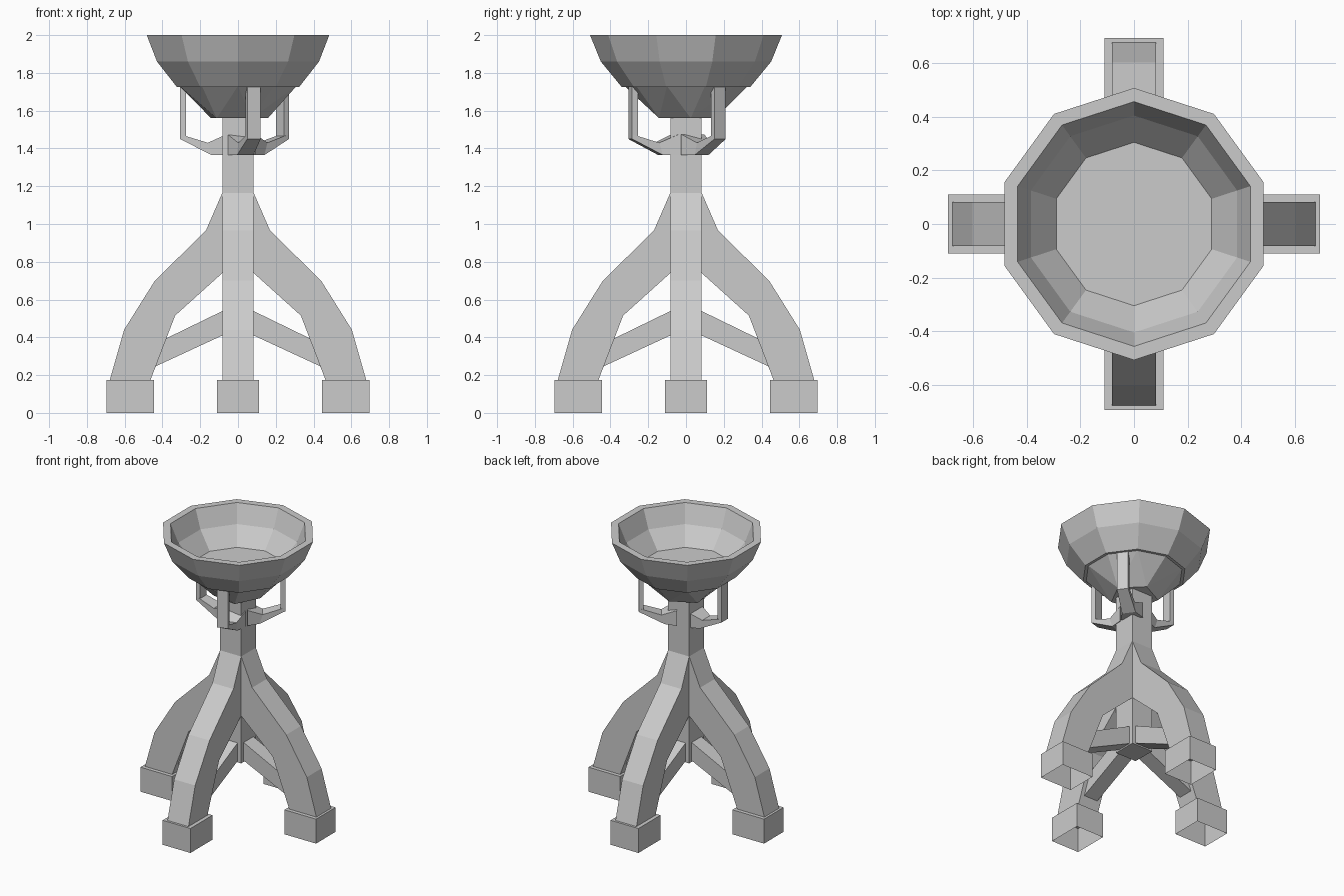
import bpy, bmesh, math
from mathutils import Matrix, Vector

cube = bpy.data.objects.get("Cube")
if cube:
    bpy.data.objects.remove(cube, do_unlink=True)

stone = bpy.data.materials.new("plain_grey")
stone.use_nodes = True
GREY = (0.6, 0.6, 0.6, 1)
stone.diffuse_color = GREY
stone.node_tree.nodes["Principled BSDF"].inputs["Base Color"].default_value = GREY


def finish(name, bm, angle=0):
    """Store a bmesh as an object turned about the vertical axis."""
    bmesh.ops.recalc_face_normals(bm, faces=bm.faces)
    bm.transform(Matrix.Rotation(math.radians(angle), 4, "Z"))
    mesh = bpy.data.meshes.new(name)
    bm.to_mesh(mesh)
    bm.free()
    mesh.materials.append(stone)
    obj = bpy.data.objects.new(name, mesh)
    bpy.context.collection.objects.link(obj)
    return obj


def box(name, x, y, z, angle=0, open_bottom=False):
    """Box from (min, max) ranges."""
    bm = bmesh.new()
    bmesh.ops.create_cube(bm, size=1)
    for v in bm.verts:
        v.co = [r[0] if c < 0 else r[1] for c, r in zip(v.co, (x, y, z))]
    if open_bottom:
        base = [f for f in bm.faces if f.calc_center_median().z < z[0] + 0.001]
        bmesh.ops.delete(bm, geom=base, context="FACES_ONLY")
    return finish(name, bm, angle)


def beam(name, outer, inner, widths, angle):
    """Solid strip between an outer and an inner XZ path of equal length."""
    bm = bmesh.new()
    rings = []
    for (ox, oz), (ix, iz), w in zip(outer, inner, widths):
        rings.append([bm.verts.new(p) for p in
                      ((ox, -w, oz), (ox, w, oz), (ix, w, iz), (ix, -w, iz))])
    for a, b in zip(rings, rings[1:]):
        for i in range(4):
            j = (i + 1) % 4
            bm.faces.new((a[i], a[j], b[j], b[i]))
    bm.faces.new(rings[0])
    bm.faces.new(rings[-1])
    return finish(name, bm, angle)


def circle(radius, z, count, start):
    return [Vector((radius * math.cos(a), radius * math.sin(a), z)) for a in
            (math.radians(start) + math.tau * i / count for i in range(count))]


# Square central column
W = 0.083
box("column", (-W, W), (-W, W), (0.4, 1.58))

# Four arched legs with hollow feet and diagonal braces
leg_outer = [(0.083, 1.165), (0.17, 0.965), (0.44, 0.70), (0.603, 0.44), (0.68, 0.17)]
leg_inner = [(0.0, 0.83), (0.083, 0.74), (0.333, 0.515), (0.375, 0.405), (0.465, 0.17)]
for i, side in enumerate(("left", "back", "right", "front")):
    turn = 90 * i
    beam(side + "_leg", leg_outer, leg_inner, [W] * 5, turn)
    box(side + "_foot", (0.445, 0.695), (-0.11, 0.11), (0, 0.175), turn, True)
    beam(side + "_brace", [(0.05, 0.555), (0.42, 0.375)],
         [(0.05, 0.425), (0.45, 0.24)], [0.055] * 2, turn)

# Three brackets carrying the bowl
for side, turn in (("front", -74), ("left", 36), ("right", 180)):
    box(side + "_bracket_post", (0.275, 0.307), (-0.037, 0.037), (1.46, 1.735), turn)
    beam(side + "_bracket_arm", [(0.307, 1.475), (0.16, 1.43), (0.06, 1.475)],
         [(0.307, 1.45), (0.14, 1.365), (0.06, 1.365)], [0.037, 0.045, 0.075], turn)

# Faceted bowl: outer wall, rim, inner wall and floor
bm = bmesh.new()
profile = [(0.34, 1.725), (0.451, 1.86), (0.508, 2.0),
           (0.457, 2.0), (0.405, 1.87), (0.305, 1.75)]
rings = [[bm.verts.new(p) for p in circle(r, z, 10, 18)] for r, z in profile]
for a, b in zip(rings, rings[1:]):
    for i in range(10):
        j = (i + 1) % 10
        bm.faces.new((a[i], a[j], b[j], b[i]))
bm.faces.new(rings[0])
bm.faces.new(rings[-1])
finish("bowl", bm)

# Coarse tapered base under the bowl
bm = bmesh.new()
for p in circle(0.325, 1.73, 10, 18) + circle(0.16, 1.56, 5, 9):
    bm.verts.new(p)
bmesh.ops.convex_hull(bm, input=bm.verts)
finish("bowl_base", bm)
